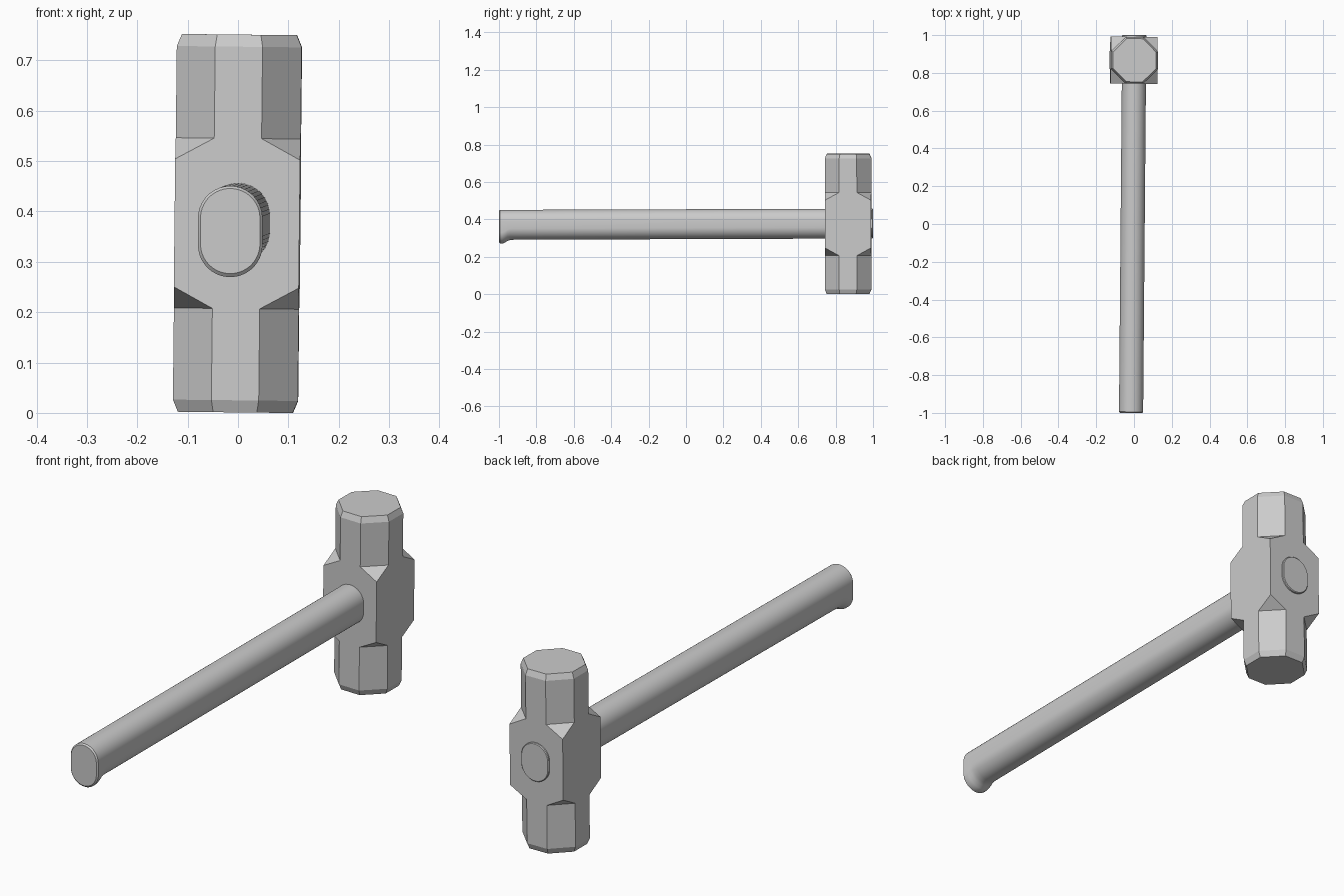
import bpy, bmesh
from math import cos, sin, pi
from mathutils import Euler

cube = bpy.data.objects.get("Cube")
if cube:
    bpy.data.objects.remove(cube)

grey = bpy.data.materials.new("plain grey")
grey.use_nodes = True
colour = (0.6, 0.6, 0.6, 1)
grey.diffuse_color = colour
grey.node_tree.nodes["Principled BSDF"].inputs["Base Color"].default_value = colour


def make_object(name, bm, location, tilt):
    bmesh.ops.recalc_face_normals(bm, faces=bm.faces)
    mesh = bpy.data.meshes.new(name)
    bm.to_mesh(mesh)
    bm.free()
    mesh.materials.append(grey)
    obj = bpy.data.objects.new(name, mesh)
    bpy.context.collection.objects.link(obj)
    obj.location = location
    obj.rotation_euler = Euler(tilt)
    return obj


def bridge(bm, a, b):
    for i in range(len(a)):
        j = (i + 1) % len(a)
        bm.faces.new((a[i], a[j], b[j], b[i]))


# Head: square middle block, octagonal necks and bevelled striking faces
HALF, FLAT = 0.124, 0.047
CORNERS = ((1, 1), (-1, 1), (-1, -1), (1, -1))


def octagon(bm, z, scale=1):
    ring = []
    for sx, sy in CORNERS:
        pair = [(sx * HALF, sy * FLAT), (sx * FLAT, sy * HALF)]
        if sx != sy:
            pair.reverse()
        ring += [bm.verts.new((x * scale, y * scale, z)) for x, y in pair]
    return ring


bm = bmesh.new()
necks, corners = [], []
for side in (1, -1):
    neck = octagon(bm, side * 0.169)
    shoulder = octagon(bm, side * 0.351)
    face = octagon(bm, side * 0.375, 0.92)
    bridge(bm, neck, shoulder)
    bridge(bm, shoulder, face)
    bm.faces.new(face)
    square = [bm.verts.new((sx * HALF, sy * HALF, side * 0.127)) for sx, sy in CORNERS]
    for i in range(4):
        bm.faces.new((neck[2 * i], neck[2 * i + 1], square[i]))
    necks.append(neck)
    corners.append(square)

# Flat cheeks of the head
for i in range(4):
    j = (i + 1) % 4
    top, low = necks
    bm.faces.new((corners[0][i], top[2 * i + 1], top[2 * j], corners[0][j],
                  corners[1][j], low[2 * j], low[2 * i + 1], corners[1][i]))
make_object("hammer_head", bm, (-0.001, 0.867, 0.376), (0, 0.011, -0.0085))


# Handle: rounded oval shaft with a lip under the grip end
def oval(bm, y, drop, inset=0):
    radius = 0.064 - inset
    ring = []
    for i in range(48):
        a = 2 * pi * (i + 0.5) / 48
        z = radius * sin(a)
        z += 0.016 if z > 0 else -0.016 - drop
        ring.append(bm.verts.new((radius * cos(a), y, z)))
    return ring


bm = bmesh.new()
sections = ((-1.0, 0.019, 0.005), (-0.994, 0.021, 0), (-0.982, 0.021, 0),
            (-0.968, 0.015, 0), (-0.955, 0.006, 0), (-0.94, 0.001, 0),
            (-0.92, 0, 0), (0.997, 0, 0), (1.0, 0, 0.003))
rings = [oval(bm, *s) for s in sections]
for a, b in zip(rings, rings[1:]):
    bridge(bm, a, b)
bm.faces.new(rings[0])
bm.faces.new(rings[-1])
handle = make_object("handle", bm, (-0.007, 0, 0.374), (0.0035, 0, -0.0085))
bpy.ops.object.select_all(action="DESELECT")
handle.select_set(True)
bpy.context.view_layer.objects.active = handle
bpy.ops.object.shade_smooth_by_angle(angle=pi / 5)
